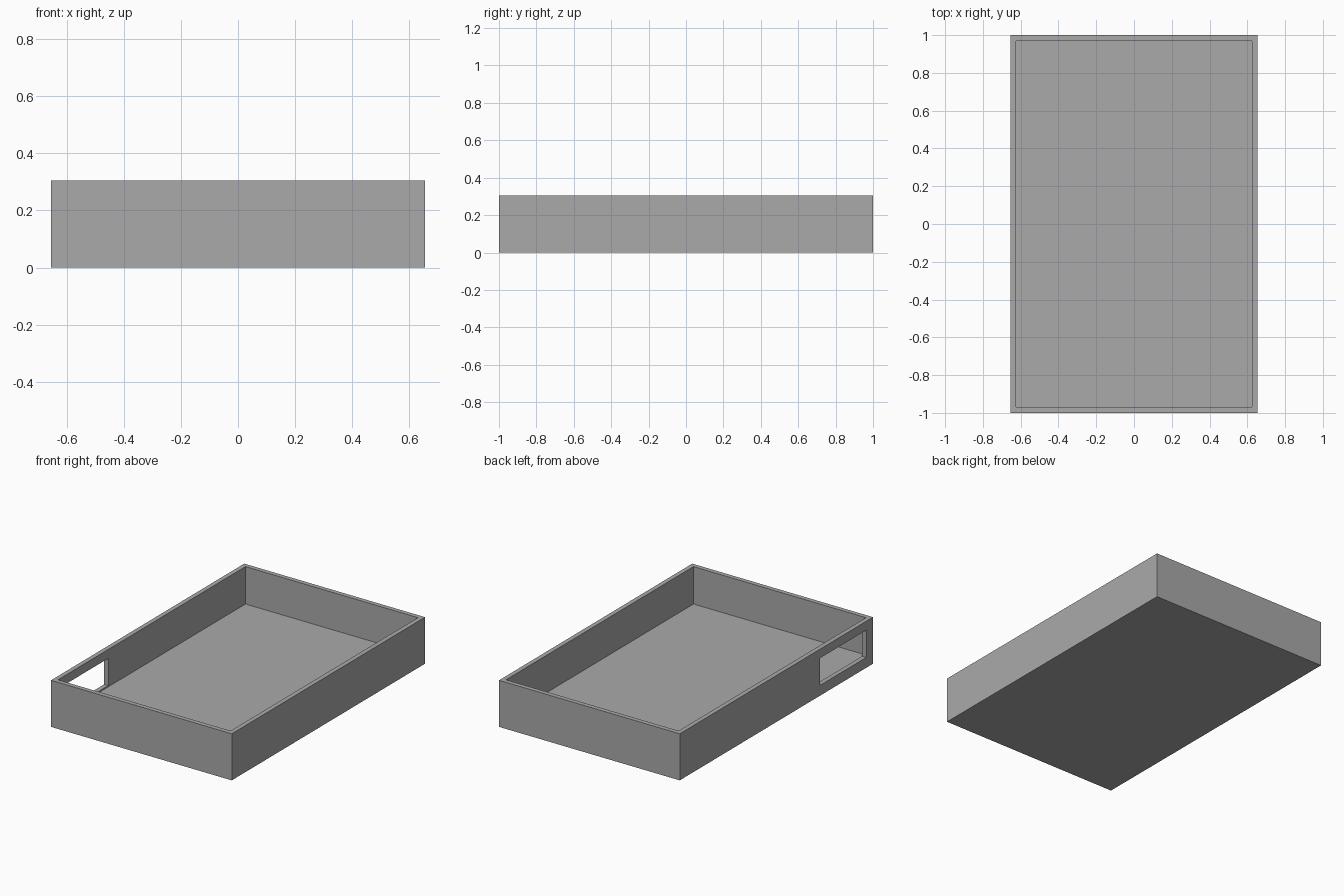
import bpy
import bmesh
from mathutils import Matrix, Vector

cube = bpy.data.objects.get("Cube")
if cube:
    bpy.data.objects.remove(cube, do_unlink=True)

HALF_X, HALF_Y, HEIGHT = 0.655, 1.0, 0.305
WALL, FLOOR = 0.03, 0.06

grey = bpy.data.materials.new("plain grey")
grey.use_nodes = True
colour = (0.4, 0.4, 0.4, 1)
grey.diffuse_color = colour
grey.node_tree.nodes["Principled BSDF"].inputs["Base Color"].default_value = colour


def box(name, low, high):
    """Make a box between two opposite corners."""
    low, high = Vector(low), Vector(high)
    mesh = bpy.data.meshes.new(name)
    bm = bmesh.new()
    bmesh.ops.create_cube(bm, size=1, matrix=Matrix.Translation((low + high) / 2)
                          @ Matrix.Diagonal((*(high - low), 1)))
    bm.to_mesh(mesh)
    bm.free()
    mesh.materials.append(grey)
    obj = bpy.data.objects.new(name, mesh)
    bpy.context.collection.objects.link(obj)
    return obj


def cut(target, cutter):
    """Subtract a hidden helper from the target."""
    cutter.hide_render = True
    cutter.hide_viewport = True
    cutter.display_type = 'WIRE'
    mod = target.modifiers.new(cutter.name, 'BOOLEAN')
    mod.operation = 'DIFFERENCE'
    mod.solver = 'EXACT'
    mod.object = cutter


# Open tray
tray = box("tray", (-HALF_X, -HALF_Y, 0), (HALF_X, HALF_Y, HEIGHT))
cut(tray, box("cavity_cutter", (WALL - HALF_X, WALL - HALF_Y, FLOOR),
              (HALF_X - WALL, HALF_Y - WALL, HEIGHT + 0.1)))

# Rectangular opening near the front of the -x wall
cut(tray, box("opening_cutter", (-HALF_X - 0.1, -0.93, 0.068),
              (WALL - HALF_X + 0.05, -0.45, 0.246)))

# Bake the cuts into the tray and remove the helpers
bpy.context.view_layer.update()
depsgraph = bpy.context.evaluated_depsgraph_get()
tray.data = bpy.data.meshes.new_from_object(tray.evaluated_get(depsgraph))
for mod in list(tray.modifiers):
    helper = mod.object
    tray.modifiers.remove(mod)
    bpy.data.objects.remove(helper, do_unlink=True)
